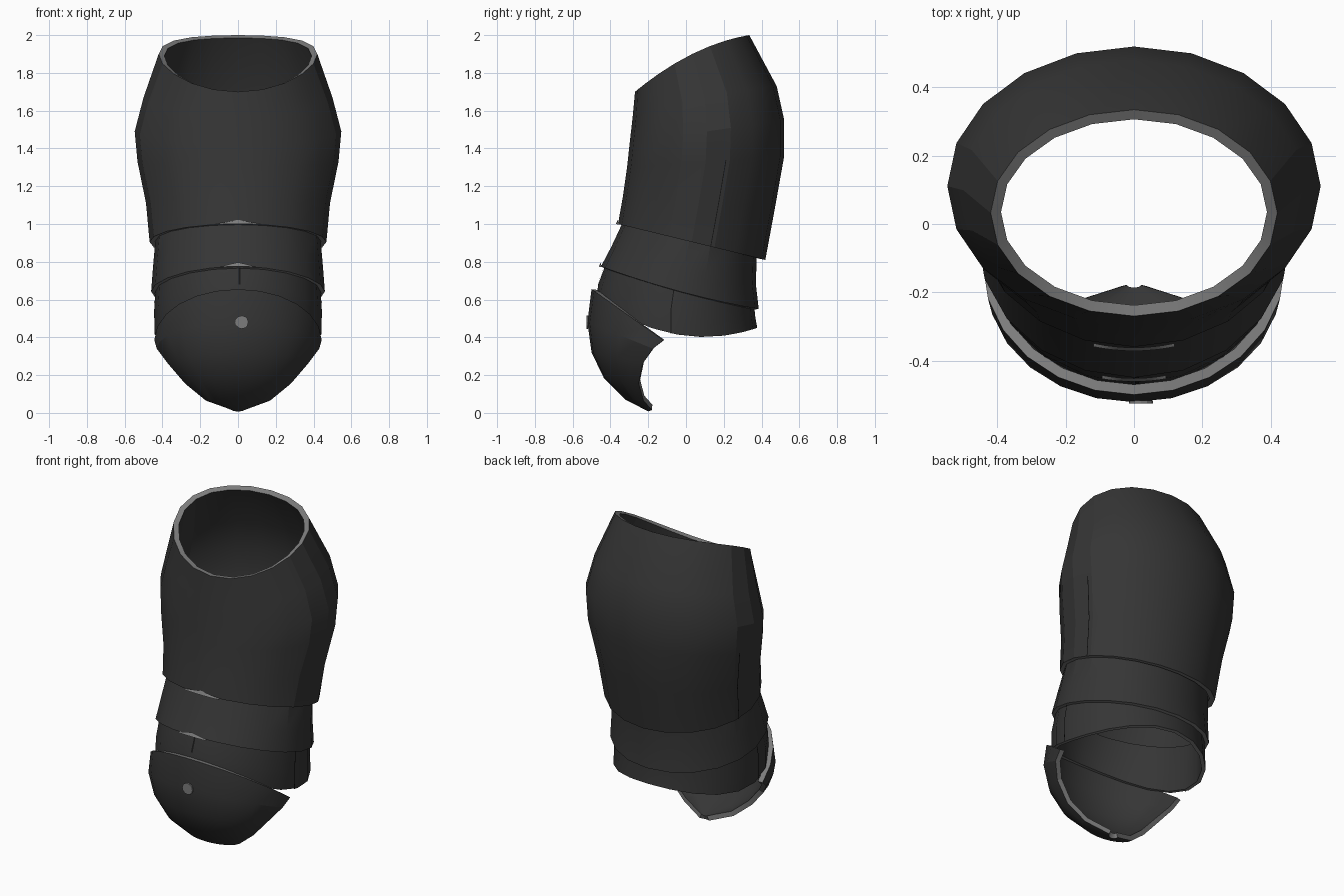
import bpy, math
from math import sin, cos, pi

if "Cube" in bpy.data.objects:
    bpy.data.objects.remove(bpy.data.objects["Cube"])


def material(name, value):
    m = bpy.data.materials.new(name)
    m.diffuse_color = (value, value, value, 1)
    m.use_nodes = True
    m.node_tree.nodes["Principled BSDF"].inputs["Base Color"].default_value = m.diffuse_color
    return m


DARK = material("dark grey armour", 0.036)
EDGE = material("light grey edge", 0.2)
SEAM = material("black seam", 0.008)


def make(name, rows, mats, thickness=0.0, closed=False, angle=20):
    """Loft rows of points (listed bottom to top) into a shell with a pale rim."""
    n = len(rows[0])
    faces = []
    for i in range(len(rows) - 1):
        for j in range(n if closed else n - 1):
            k = (j + 1) % n
            faces.append((i * n + j, i * n + k, (i + 1) * n + k, (i + 1) * n + j))
    me = bpy.data.meshes.new(name)
    me.from_pydata([p for r in rows for p in r], [], faces)
    for m in mats:
        me.materials.append(m)
    ob = bpy.data.objects.new(name, me)
    bpy.context.collection.objects.link(ob)
    bpy.ops.object.select_all(action='DESELECT')
    bpy.context.view_layer.objects.active = ob
    ob.select_set(True)
    if thickness:
        s = ob.modifiers.new("shell", 'SOLIDIFY')
        s.thickness = thickness
        s.offset = -1
        s.material_offset_rim = 1
        bpy.ops.object.modifier_apply(modifier=s.name)
    bpy.ops.object.shade_smooth_by_angle(angle=math.radians(angle))
    return ob


def ring_point(ring, a, grow=0.0):
    """Point on a tilted oval ring; angle 0 is the front."""
    yf, zf, yb, zb, hw, sag = ring
    return ((hw + grow) * sin(a),
            (yf + yb) / 2 - ((yb - yf) / 2 + grow) * cos(a),
            (zf + zb) / 2 + (zf - zb) / 2 * cos(a) - sag * sin(a) ** 2)


def tube(name, rings, thickness, n=20):
    rows = [[ring_point(r, 2 * pi * j / n) for j in range(n)] for r in rings]
    return make(name, rows, [DARK, EDGE], thickness, closed=True)


def seam(name, rings, a, width=0.006):
    """Thin dark line running up a shell."""
    rows = [[ring_point(r, a + d, 0.003) for d in (-width, width)] for r in rings]
    make(name, rows, [SEAM])


def lip(name, ring, spread, height):
    """Small pale crescent at the front of a lower edge."""
    low, high = [], []
    for j in range(9):
        u = j / 4 - 1
        x, y, z = ring_point(ring, u * spread, 0.012)
        low.append((x, y, z))
        high.append((x, y + 0.01, z + 0.002 + height * (1 - abs(u))))
    make(name, [low, high], [EDGE])


# rings: front y, front z, back y, back z, half width, side drop
thigh = [
    (-0.36, 1.00, 0.42, 0.81, 0.468, 0.0),
    (-0.335, 1.14, 0.47, 1.08, 0.487, 0.0),
    (-0.312, 1.30, 0.52, 1.36, 0.532, 0.0),
    (-0.298, 1.43, 0.52, 1.55, 0.547, 0.0),
    (-0.282, 1.57, 0.48, 1.73, 0.50, -0.02),
    (-0.27, 1.70, 0.335, 2.00, 0.42, -0.05),
]
upper_band = [
    (-0.385, 0.775 - 0.0, 0.385, 0.55, 0.46, 0.02),
    (-0.375, 0.88, 0.37, 0.68, 0.45, 0.01),
    (-0.325, 1.03, 0.375, 0.86, 0.435, 0.0),
]
upper_band[0] = (-0.45, 0.775, 0.385, 0.55, 0.46, 0.02)
upper_band[1] = (-0.395, 0.88, 0.37, 0.68, 0.45, 0.01)
lower_band = [
    (-0.475, 0.60, 0.377, 0.45, 0.442, 0.11),
    (-0.465, 0.68, 0.365, 0.52, 0.444, 0.06),
    (-0.42, 0.80, 0.36, 0.60, 0.435, 0.01),
]

# Main shells
tube("thigh_shell", thigh, 0.032)
tube("upper_knee_band", upper_band, 0.022)
tube("lower_knee_band", lower_band, 0.022)

# Kneecap: half width, edge y, edge z, front y, front z (bottom to top)
cap = [
    (0.03, -0.18, 0.015, -0.20, 0.008),
    (0.17, -0.225, 0.065, -0.32, 0.07),
    (0.28, -0.25, 0.155, -0.435, 0.185),
    (0.37, -0.23, 0.26, -0.50, 0.32),
    (0.43, -0.175, 0.34, -0.522, 0.48),
    (0.443, -0.12, 0.385, -0.50, 0.655),
]
cap_rows = []
for w, ye, ze, yf, zf in cap:
    row = []
    for j in range(13):
        a = -pi / 2 + pi * j / 12
        row.append((w * sin(a), ye + (yf - ye) * cos(a), ze + (zf - ze) * cos(a)))
    cap_rows.append(row)
make("kneecap", cap_rows, [DARK, EDGE], 0.03)

# Pale round stud on the kneecap
bpy.ops.mesh.primitive_cylinder_add(vertices=12, radius=0.035, depth=0.009,
                                    location=(0.02, -0.522, 0.48),
                                    rotation=(pi / 2, 0, 0))
stud = bpy.context.object
stud.name = "kneecap_stud"
stud.data.materials.append(EDGE)

# Pale crescents at the front of the overlapping edges
lip("thigh_front_lip", thigh[0], 0.25, 0.02)
lip("band_front_lip", upper_band[0], 0.2, 0.02)

# Plate seams on both sides and the front
for side, tag in ((1, "right"), (-1, "left")):
    seam("thigh_seam_" + tag, thigh[:3], side * 1.83, 0.005)
    seam("band_seam_" + tag, lower_band, side * 1.5)
seam("band_seam_front", lower_band[1:], 0.02, 0.012)
